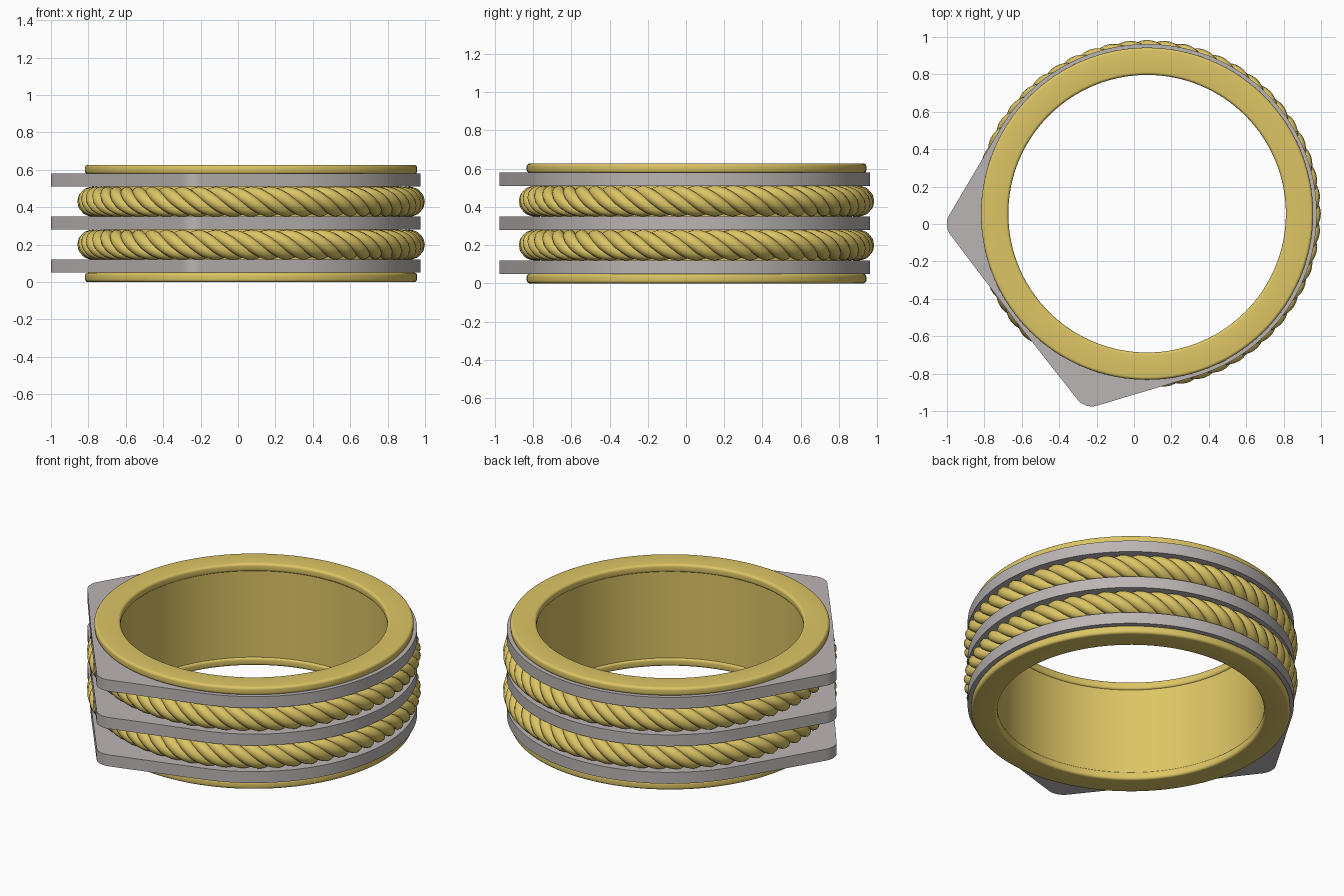
import bpy, bmesh
from math import sin, cos, pi, tau, radians
from mathutils import Vector

if "Cube" in bpy.data.objects:
    bpy.data.objects.remove(bpy.data.objects["Cube"])

CX, CY = 0.07, 0.055            # ring axis
C = Vector((CX, CY))

gold = bpy.data.materials.new("gold")
gold.diffuse_color = (0.72, 0.56, 0.13, 1)
gold.use_nodes = True
gold.node_tree.nodes["Principled BSDF"].inputs["Base Color"].default_value = gold.diffuse_color
silver = bpy.data.materials.new("silver")
silver.diffuse_color = (0.50, 0.46, 0.46, 1)
silver.use_nodes = True
silver.node_tree.nodes["Principled BSDF"].inputs["Base Color"].default_value = silver.diffuse_color


def grid_object(name, rings, mat, angle=40):
    """Closed torus-like surface: equal-length closed loops, joined in a cycle."""
    bm = bmesh.new()
    vs = [[bm.verts.new(p) for p in ring] for ring in rings]
    n, m = len(vs), len(vs[0])
    for i in range(n):
        for j in range(m):
            a, b = vs[i], vs[(i + 1) % n]
            k = (j + 1) % m
            bm.faces.new((a[j], a[k], b[k], b[j]))
    bmesh.ops.recalc_face_normals(bm, faces=bm.faces)
    me = bpy.data.meshes.new(name)
    bm.to_mesh(me)
    bm.free()
    me.materials.append(mat)
    ob = bpy.data.objects.new(name, me)
    bpy.context.collection.objects.link(ob)
    bpy.context.view_layer.objects.active = ob
    ob.select_set(True)
    bpy.ops.object.shade_smooth_by_angle(angle=radians(angle))
    ob.select_set(False)
    return ob


def lathe(name, profile, mat, n=128):
    rings = [[(CX + r * cos(tau * i / n), CY + r * sin(tau * i / n), z) for r, z in profile]
             for i in range(n)]
    return grid_object(name, rings, mat)


def rounded_rect(r0, r1, z0, z1, b, seg=5):
    pts = []
    for k, (r, z) in enumerate([(r1 - b, z1 - b), (r0 + b, z1 - b), (r0 + b, z0 + b), (r1 - b, z0 + b)]):
        for s in range(seg + 1):
            a = (k + s / seg) * pi / 2
            pts.append((r + b * cos(a), z + b * sin(a)))
    return pts


# gold liner and rounded end caps
lathe("inner_liner", [(0.752, 0.03), (0.79, 0.03), (0.79, 0.6), (0.752, 0.6)], gold)
lathe("bottom_cap", rounded_rect(0.742, 0.888, 0.0, 0.05, 0.016), gold)
lathe("top_cap", rounded_rect(0.742, 0.888, 0.577, 0.627, 0.016), gold)

# silver plates: hull of the ring circle and two rounded corners
circles = [(C, 0.907), (Vector((-0.90, 0.0)), 0.10), (Vector((-0.225, -0.875)), 0.10)]


def plate(name, z0, z1, n=180):
    rings = []
    for i in range(n):
        d = Vector((cos(tau * i / n), sin(tau * i / n)))
        c, r = max(circles, key=lambda q: q[0].dot(d) + q[1])
        o, q = c + d * r, C + d * 0.76
        rings.append([(o.x, o.y, z0), (o.x, o.y, z1), (q.x, q.y, z1), (q.x, q.y, z0)])
    return grid_object(name, rings, silver, 30)


for label, z in (("lower", 0.05), ("middle", 0.28), ("upper", 0.51)):
    plate(label + "_plate", z, z + 0.07)


# twisted gold ropes, four strands each
def rope_strand(name, zc, phase, turns=14, n=14 * 24, sides=12):
    R, off, rad = 0.849, 0.045, 0.035

    def path(t):
        p = phase - turns * t
        r = R + off * cos(p)
        return Vector((CX + r * cos(t), CY + r * sin(t), zc + off * sin(p)))

    rings = []
    for i in range(n):
        t = tau * i / n
        tangent = (path(t + 0.001) - path(t - 0.001)).normalized()
        u = tangent.cross(Vector((0, 0, 1))).normalized()
        v = u.cross(tangent)
        p = path(t)
        rings.append([p + rad * (u * cos(tau * k / sides) + v * sin(tau * k / sides))
                      for k in range(sides)])
    return grid_object(name, rings, gold, 60)


for label, zc in (("lower", 0.2), ("upper", 0.43)):
    for s in range(4):
        rope_strand(f"{label}_rope_strand_{s + 1}", zc, s * pi / 2)
